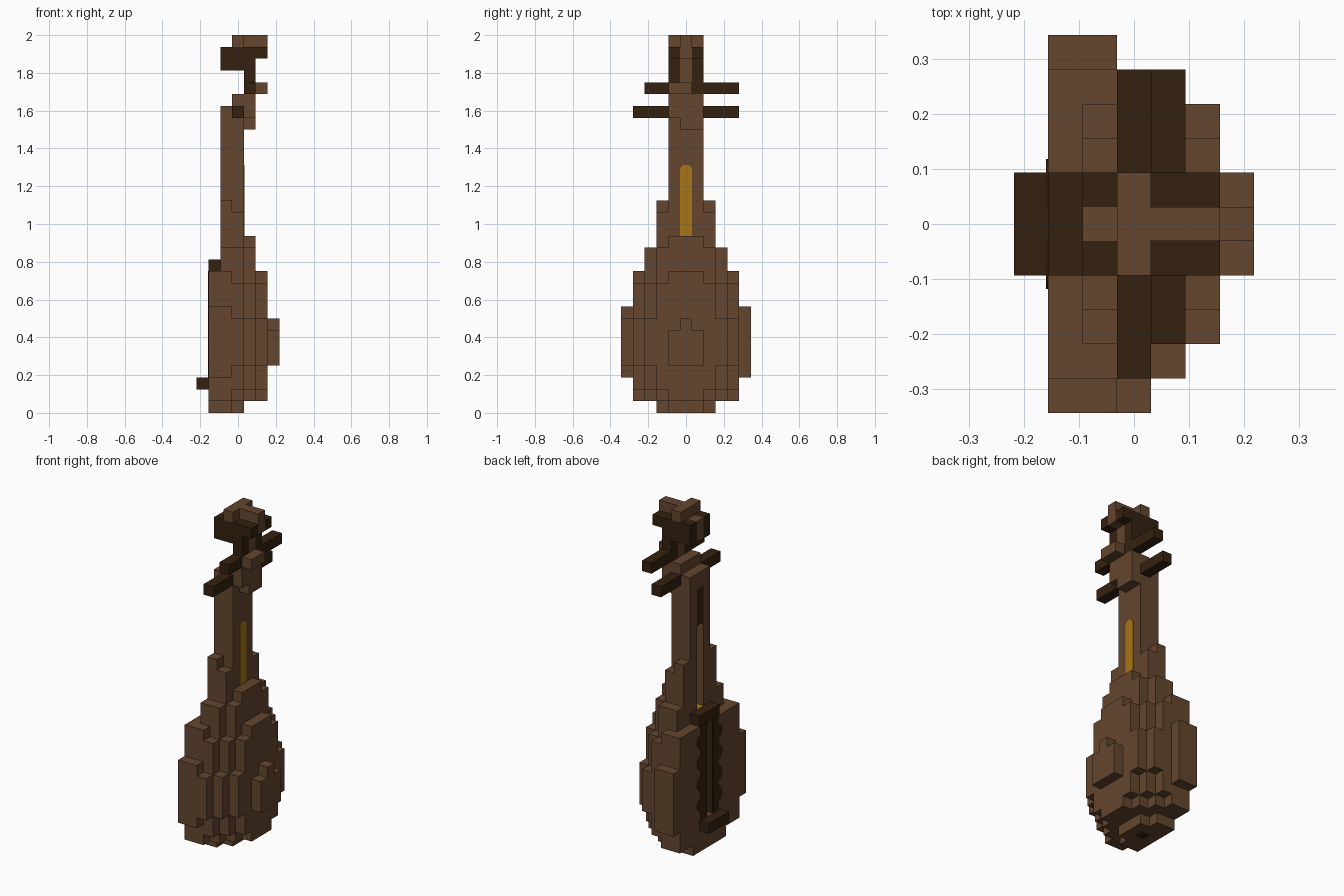
import bpy
import bmesh
import math

cube = bpy.data.objects.get("Cube")
if cube:
    bpy.data.objects.remove(cube, do_unlink=True)

V = 1 / 16  # size of one block


def linear(c):
    return c / 12.92 if c <= 0.04045 else ((c + 0.055) / 1.055) ** 2.4


def material(name, r, g, b):
    colour = [linear(c / 255) for c in (r, g, b)] + [1]
    mat = bpy.data.materials.new(name)
    mat.use_nodes = True
    mat.diffuse_color = colour
    mat.node_tree.nodes["Principled BSDF"].inputs["Base Color"].default_value = colour
    return mat


BROWN = material("brown wood", 99, 70, 46)
DARK = material("dark wood", 52, 33, 15)
GOLD = material("golden inlay", 168, 118, 18)


def extrude(name, outlines, x0, x1, mat):
    """Extrude closed (y, z) outlines from x0 to x1, all in block units."""
    bm = bmesh.new()
    for pts in outlines:
        face = bm.faces.new([bm.verts.new((x0 * V, y * V, z * V)) for y, z in pts])
        side = bmesh.ops.extrude_face_region(bm, geom=[face])["geom"]
        moved = [v for v in side if isinstance(v, bmesh.types.BMVert)]
        bmesh.ops.translate(bm, verts=moved, vec=((x1 - x0) * V, 0, 0))
    bmesh.ops.recalc_face_normals(bm, faces=bm.faces)
    mesh = bpy.data.meshes.new(name)
    bm.to_mesh(mesh)
    bm.free()
    mesh.materials.append(mat)
    obj = bpy.data.objects.new(name, mesh)
    bpy.context.collection.objects.link(obj)
    return obj


def rect(y0, y1, z0, z1):
    return [(y0, z0), (y1, z0), (y1, z1), (y0, z1)]


def box(name, x0, x1, y0, y1, z0, z1, mat=BROWN):
    return extrude(name, [rect(y0, y1, z0, z1)], x0, x1, mat)


def pair(name, x0, x1, y0, y1, z0, z1, mat):
    """The same box on both sides of the middle."""
    return extrude(name, [rect(y0, y1, z0, z1), rect(-y1, -y0, z0, z1)], x0, x1, mat)


def steps(z, rows):
    """Stepped edge: each row gives its top height and half width."""
    edge = []
    for top, half in rows:
        edge += [(half, z), (half, top)]
        z = top
    return edge


def slab(name, x0, z0, rows, groove=False):
    edge = steps(z0, rows)
    mirrored = [(-y, z) for y, z in edge]
    if groove:
        inner = [(0.5, rows[-1][0]), (0.5, z0)]
        outlines = [edge + inner, mirrored + [(-y, z) for y, z in inner]]
    else:
        outlines = [edge + mirrored[::-1]]
    return extrude(name, outlines, x0, x0 + 1, BROWN)


# Bowl and neck, layer by layer from the soundboard to the rounded back
slab("soundboard", -2.5, 0, [(1, 2.5), (3, 4.5), (9, 5.5), (12, 4.5)], True)
slab("bowl_and_fingerboard", -1.5, 0,
     [(1, 2.5), (3, 4.5), (9, 5.5), (12, 4.5), (14, 3.5), (18, 2.5), (26, 1.5)], True)
slab("bowl_and_neck", -0.5, 0,
     [(1, 1.5), (2, 3.5), (11, 4.5), (14, 3.5), (17, 2.5), (27, 1.5)])
slab("bowl_rib", 0.5, 1,
     [(2, 2.5), (4, 3.5), (8, 4.5), (11, 3.5), (14, 2.5), (15, 1.5)])
slab("bowl_back", 1.5, 1, [(2, 1.5), (4, 2.5), (8, 3.5), (11, 2.5), (12, 1.5)])
slab("bowl_crest", 2.5, 4, [(7, 1.5), (8, 0.5)])
box("side_rib", -0.5, 0.5, -5.5, -4.5, 4, 8)

# Fillings of the string groove
box("soundboard_end", -2.5, -1.5, -0.5, 0.5, 0, 3)
box("groove_bed", -1.5, -0.5, -0.5, 0.5, 0, 12, DARK)
box("groove_end", -1.5, -0.5, -0.5, 0.5, 12, 13, GOLD)
box("upper_string", -1.5, -0.5, -0.5, 0.5, 21, 24.5, DARK)
box("neck_top", -1.5, -0.5, -0.5, 0.5, 24.5, 26)

# Golden inlay on both faces of the neck
T = 0.06
tip = [(0.5, 20.7), (0.25, 21), (-0.25, 21), (-0.5, 20.7)]
extrude("back_inlay", [[(-0.5, 15), (0.5, 15)] + tip], 0.5, 0.5 + T, GOLD)
extrude("groove_inlay", [[(-0.5, 13), (0.5, 13)] + tip], -0.5 - T, -0.5, GOLD)

# Dark scalloped panel beside the groove, with bridges at both ends
pair("panel", -2.5 - T, -2.5, 0.5, 1.35, 3, 12, DARK)
pair("groove_walls", -2.5, -1.5, 0.5 - T, 0.5, 3, 12, DARK)
scallops = []
for side in (-1, 1):
    for n in range(4):
        scallops.append([(side * (1.35 + 0.55 * math.sin(a * math.pi / 8)),
                          4.5 + 2 * n + 0.65 * math.cos(a * math.pi / 8))
                         for a in range(9)])
extrude("panel_scallops", scallops, -2.5 - T, -2.5, DARK)
box("lower_bridge", -3.5, -2.5, -1.5, 1.5, 2, 3, DARK)
box("upper_bridge", -2.5, -1.5, -1.5, 1.5, 12, 13, DARK)

# Head of the neck
box("head_heel", 0.5, 1.5, -0.5, 1.5, 24, 25)
box("head_base", 0.5, 1.5, -1.5, 1.5, 25, 27)
box("head_stem", 0.5, 1.5, -0.5, 0.5, 27, 29)
box("head_knob", 1.5, 2.5, -1.5, 0.5, 27, 28)
for z, x0, x1 in ((28, 0.5, 1.5), (29, -1.5, 1.5), (30, -1.5, 2.5)):
    pair("head_cheeks", x0, x1, 0.5, 1.5, z, z + 1, DARK)
    if z > 28:
        box("head_core", x0, x1, -0.5, 0.5, z, z + 1)
box("crown_bar", -0.5, 0.5, -1.5, 1.5, 31, 32)
box("crown_ridge", 0.5, 2.5, -0.5, 0.5, 31, 32)

# Tuning pegs
pair("lower_pegs", -0.5, 0.5, 1.5, 4.5, 25, 26, DARK)
box("upper_peg_left", 0.5, 1.5, 0.5, 4.5, 27, 28, DARK)
box("upper_peg_right", 0.5, 1.5, -3.5, -0.5, 27, 28, DARK)
